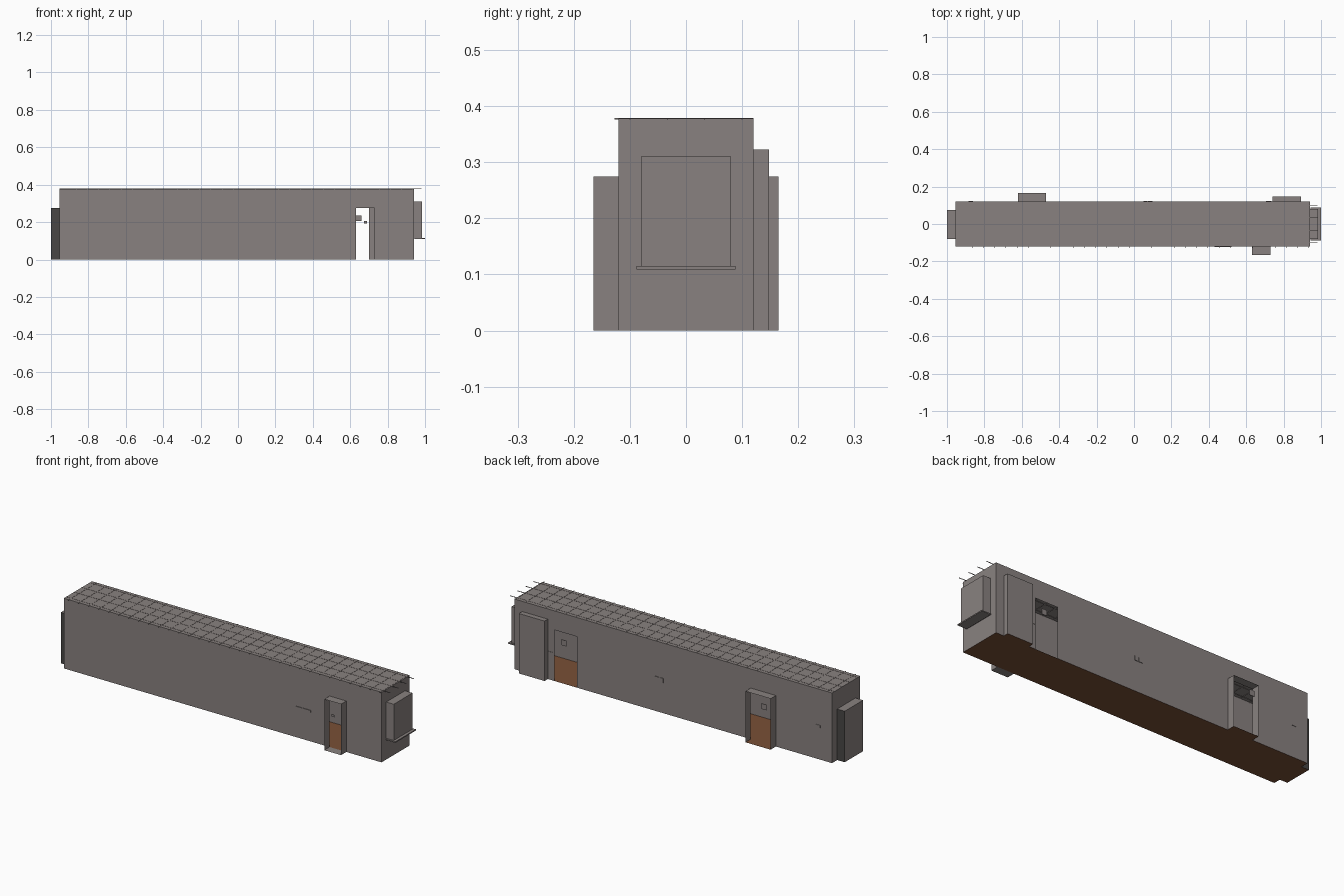
import bpy, bmesh

if "Cube" in bpy.data.objects:
    bpy.data.objects.remove(bpy.data.objects["Cube"])


def material(name, rgb):
    m = bpy.data.materials.new(name)
    m.diffuse_color = (*rgb, 1)
    m.use_nodes = True
    m.node_tree.nodes["Principled BSDF"].inputs["Base Color"].default_value = m.diffuse_color
    return m


GREY = material("warm grey", (0.25, 0.222, 0.215))
BROWN = material("floor brown", (0.19, 0.078, 0.037))
DARK = material("dark grey", (0.065, 0.062, 0.06))

# Main hall extents
X0, X1, Y, H = -0.955, 0.94, 0.12, 0.378


def finish(bm, name, mat):
    me = bpy.data.meshes.new(name)
    bm.to_mesh(me)
    bm.free()
    me.materials.append(mat)
    ob = bpy.data.objects.new(name, me)
    bpy.context.collection.objects.link(ob)


def panel(name, axis, pos, u, v, mat=GREY, holes=(), out=1):
    """Flat sheet across an axis, with rectangular holes (u0, u1, v0, v1)."""
    bm = bmesh.new()
    us = sorted({*u, *(a for h in holes for a in h[:2])})
    vs = sorted({*v, *(a for h in holes for a in h[2:])})
    for a, b in zip(us, us[1:]):
        for c, d in zip(vs, vs[1:]):
            mu, mv = (a + b) / 2, (c + d) / 2
            if any(h[0] < mu < h[1] and h[2] < mv < h[3] for h in holes):
                continue
            pts = []
            for p in ((a, c), (b, c), (b, d), (a, d)):
                q = list(p)
                q.insert(axis, pos)
                pts.append(bm.verts.new(q))
            f = bm.faces.new(pts)
            f.normal_update()
            if f.normal[axis] * out < 0:
                f.normal_flip()
    bmesh.ops.remove_doubles(bm, verts=bm.verts, dist=1e-5)
    bmesh.ops.dissolve_limit(bm, angle_limit=0.01, verts=bm.verts, edges=bm.edges)
    finish(bm, name, mat)


def boxes(name, spans, mat=GREY):
    """One object of several boxes, each given as x0, x1, y0, y1, z0, z1."""
    bm = bmesh.new()
    for x0, x1, y0, y1, z0, z1 in spans:
        for v in bmesh.ops.create_cube(bm, size=1)["verts"]:
            v.co = (x1 if v.co.x > 0 else x0, y1 if v.co.y > 0 else y0, z1 if v.co.z > 0 else z0)
    finish(bm, name, mat)


def recess(name, axis, base, end, span, z, closed, floor=BROWN, sides=GREY):
    """Bay pushed out of a wall: cheeks, top, floor and an optional end."""
    depth = sorted((base, end))
    other = 1 - axis
    for s, p in zip((-1, 1), span):
        panel(name + "_cheek", other, p, depth, z, sides, out=s)
    uv = (depth, span) if axis == 0 else (span, depth)
    panel(name + "_top", 2, z[1], *uv)
    panel(name + "_floor", 2, z[0], *uv, floor, out=-1)
    if closed:
        panel(name + "_end", axis, end, span, z, out=1 if end > base else -1)


# Hall shell with openings
front_door = (0.63, 0.73, 0, 0.275)
back_door = (-0.62, -0.47, 0, 0.275)
bay = (0.74, 0.893, 0, 0.323)
open_door = (0.565, 0.70, 0, 0.275)
window = (-0.08, 0.08, 0.113, 0.31)
end_door = (-0.08, 0.076, 0, 0.275)
panel("front_wall", 1, -Y, (X0, X1), (0, H), holes=[front_door], out=-1)
panel("back_wall", 1, Y, (X0, X1), (0, H), holes=[back_door, bay, open_door])
panel("right_wall", 0, X1, (-Y, Y), (0, H), holes=[window])
panel("left_wall", 0, X0, (-Y, Y), (0, H), holes=[end_door], out=-1)
panel("floor", 2, 0, (X0, X1), (-Y, Y), BROWN, out=-1)
panel("ceiling", 2, H, (X0, X1), (-Y, Y))

# Doorways, side bay, end door and window bay
recess("front_doorway", 1, -Y, -0.165, front_door[:2], front_door[2:], False, GREY)
recess("back_doorway", 1, Y, 0.165, back_door[:2], back_door[2:], False)
recess("side_bay", 1, Y, 0.148, bay[:2], bay[2:], True)
recess("end_doorway", 0, X0, -1.0, end_door[:2], end_door[2:], True, sides=DARK)
recess("window_bay", 0, X1, 0.985, window[:2], window[2:], True, GREY)
boxes("window_sill", [(0.945, 1.0, -0.088, 0.088, 0.109, 0.115)])

# Ceiling grid bars, overhanging slightly at one end and one side
bars = [(X0, 0.98, y - 0.001, y + 0.001, H - 0.002, H + 0.001) for y in (-0.1, -0.033, 0.033, 0.1)]
bars += [(x - 0.001, x + 0.001, -0.127, Y, H - 0.002, H + 0.001)
         for x in (X0 + 0.03 + 0.06 * i for i in range(32))]
boxes("ceiling_grid", bars)

# Small signs in the doorways and plates on the walls
boxes("door_signs", [(0.63, 0.66, 0.117, 0.12, 0.205, 0.235),
                     (-0.595, -0.565, 0.162, 0.165, 0.205, 0.235),
                     (0.673, 0.69, -0.165, -0.162, 0.193, 0.205)])
boxes("wall_plates", [(0.43, 0.52, -0.123, -0.118, 0.157, 0.168),
                      (0.05, 0.072, 0.118, 0.123, 0.165, 0.188),
                      (0.076, 0.098, 0.118, 0.123, 0.165, 0.188),
                      (-0.885, -0.86, 0.118, 0.122, 0.17, 0.185),
                      (0.705, 0.735, 0.116, 0.122, 0.132, 0.152)])
